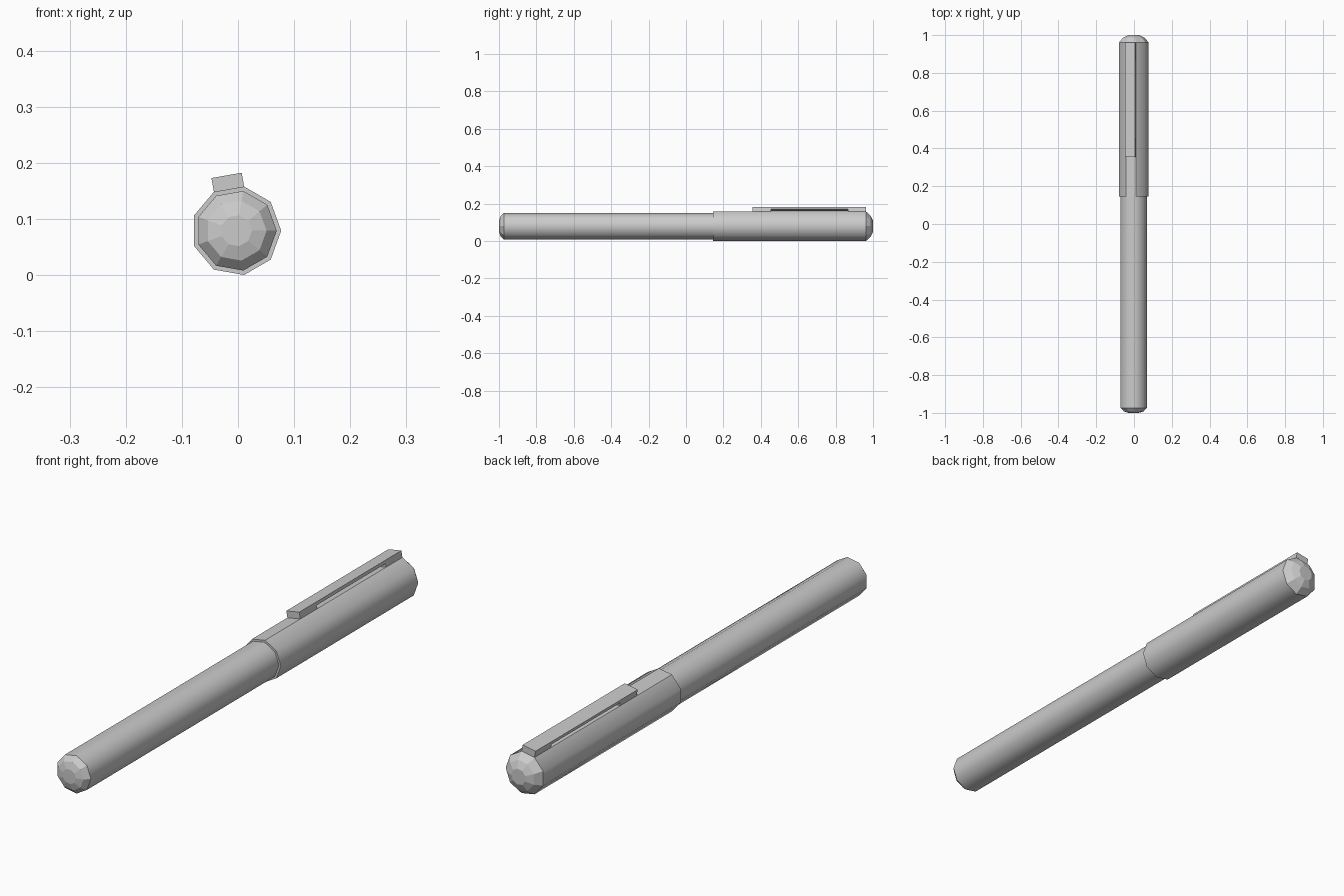
import bpy, bmesh
from math import cos, sin, radians
from mathutils import Matrix, Vector

if "Cube" in bpy.data.objects:
    bpy.data.objects.remove(bpy.data.objects["Cube"], do_unlink=True)

SIDES = 9
CENTRE = Vector((-0.003, 0, 0.079))
CLIP_ANGLE = 100      # direction of the facet that carries the clip
CAP_R = 0.08

grey = bpy.data.materials.new("plain grey")
grey.use_nodes = True
colour = (0.6, 0.6, 0.6, 1)
grey.diffuse_color = colour
grey.node_tree.nodes["Principled BSDF"].inputs["Base Color"].default_value = colour


def finish(name, bm):
    bmesh.ops.recalc_face_normals(bm, faces=bm.faces)
    mesh = bpy.data.meshes.new(name)
    bm.to_mesh(mesh)
    bm.free()
    mesh.materials.append(grey)
    obj = bpy.data.objects.new(name, mesh)
    bpy.context.collection.objects.link(obj)
    return obj


def lathe(name, profile, flat_direction=None):
    """Nine-sided tube along y from (radius, y) pairs, with closed ends."""
    bm = bmesh.new()
    rings = []
    for r, y in profile:
        angles = [radians(360 * i / SIDES) for i in range(SIDES)]
        rings.append([bm.verts.new(CENTRE + Vector((r * cos(a), y, r * sin(a))))
                      for a in angles])
    for a, b in zip(rings, rings[1:]):
        for i in range(SIDES):
            j = (i + 1) % SIDES
            bm.faces.new((a[i], a[j], b[j], b[i]))
    bm.faces.new(rings[0])
    bm.faces.new(rings[-1])
    bmesh.ops.recalc_face_normals(bm, faces=bm.faces)
    # Long sides are smooth, domed ends and the clip facet stay flat
    for f in bm.faces:
        clip_facet = flat_direction and f.normal.dot(flat_direction) > 0.99
        f.smooth = abs(f.normal.y) < 0.01 and not clip_facet
    for e in bm.edges:
        e.smooth = all(f.smooth for f in e.link_faces)
    return finish(name, bm)


outward = Vector((cos(radians(CLIP_ANGLE)), 0, sin(radians(CLIP_ANGLE))))

# Barrel with a faceted dome at the front
lathe("barrel", [(0.028, -1), (0.054, -0.992), (0.072, -0.973), (0.072, 0.16)])

# Wider cap with a faceted dome at the back
lathe("cap", [(CAP_R, 0.145), (CAP_R, 0.962), (0.058, 0.987), (0.03, 1)], outward)

# Pocket clip: a bridge-shaped side profile, extruded across one cap facet
low = CAP_R * cos(radians(180 / SIDES))
top, gap = low + 0.025, low + 0.013
half_width = CAP_R * sin(radians(180 / SIDES))
profile = [(0.355, low), (0.455, low), (0.455, gap), (0.865, gap),
           (0.865, low), (0.962, low), (0.962, top), (0.355, top)]
bm = bmesh.new()
face = bm.faces.new([bm.verts.new((-half_width, y, z)) for y, z in profile])
extruded = bmesh.ops.extrude_face_region(bm, geom=[face])["geom"]
bmesh.ops.translate(bm, vec=(2 * half_width, 0, 0),
                    verts=[v for v in extruded if isinstance(v, bmesh.types.BMVert)])
turn = Matrix.Rotation(radians(90 - CLIP_ANGLE), 4, "Y")
bmesh.ops.transform(bm, matrix=Matrix.Translation(CENTRE) @ turn, verts=bm.verts)
finish("pocket_clip", bm)
